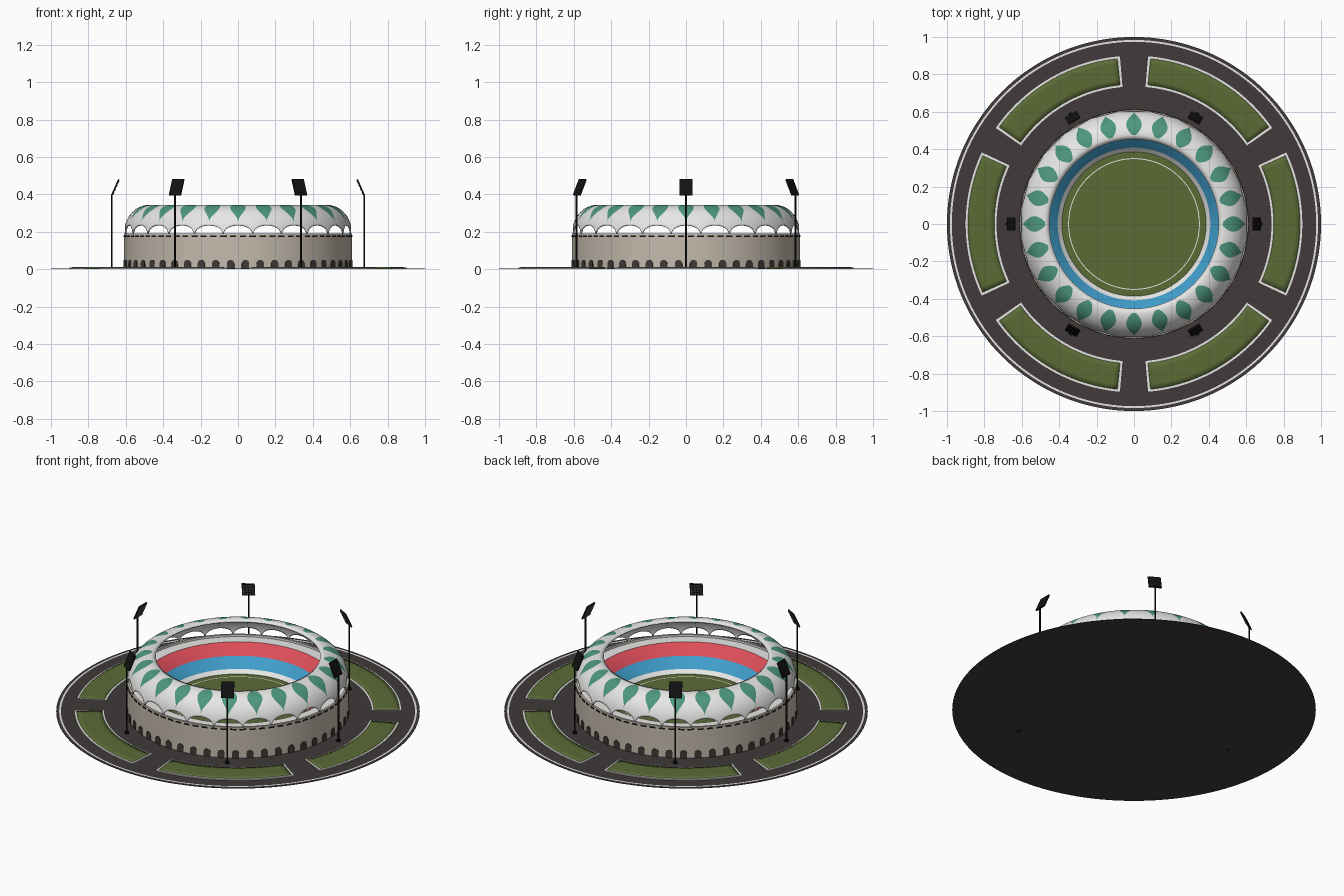
import bpy, bmesh, math
from mathutils import Matrix, Vector

if "Cube" in bpy.data.objects:
    bpy.data.objects.remove(bpy.data.objects["Cube"])

def mat(name, rgb):
    m = bpy.data.materials.new(name)
    m.diffuse_color = (*rgb, 1)
    m.use_nodes = True
    m.node_tree.nodes["Principled BSDF"].inputs["Base Color"].default_value = m.diffuse_color
    return m

ASPHALT = mat("asphalt", (0.052, 0.042, 0.042))
GRASS = mat("grass", (0.105, 0.145, 0.036))
WHITE = mat("white", (0.80, 0.80, 0.79))
RED = mat("red_seats", (0.72, 0.075, 0.10))
BLUE = mat("blue_seats", (0.05, 0.34, 0.60))
TEAL = mat("teal", (0.075, 0.31, 0.21))
STONE = mat("stone", (0.56, 0.50, 0.42))
BLACK = mat("black", (0.006, 0.006, 0.006))
GREY = mat("lamp_grey", (0.12, 0.12, 0.12))

def finish(name, bm, mats, smooth=None, recalc=False):
    bmesh.ops.remove_doubles(bm, verts=bm.verts, dist=1e-6)
    if recalc:
        bmesh.ops.recalc_face_normals(bm, faces=bm.faces)
    me = bpy.data.meshes.new(name)
    bm.to_mesh(me)
    bm.free()
    for m in mats:
        me.materials.append(m)
    ob = bpy.data.objects.new(name, me)
    bpy.context.collection.objects.link(ob)
    if smooth:
        bpy.context.view_layer.objects.active = ob
        bpy.ops.object.select_all(action='DESELECT')
        ob.select_set(True)
        bpy.ops.object.shade_smooth_by_angle(angle=math.radians(smooth))
    return ob

def polar(r, a, z):
    return Vector((r * math.cos(a), r * math.sin(a), z))

def grid(bm, rows, matrule=lambda r, c: 0, wrap=False):
    vs = [[bm.verts.new(p) for p in row] for row in rows]
    n = len(vs[0])
    for r in range(len(vs) - 1):
        for c in range(n if wrap else n - 1):
            d = (c + 1) % n
            f = bm.faces.new((vs[r][c], vs[r][d], vs[r + 1][d], vs[r + 1][c]))
            f.material_index = matrule(r, c)

def lathe(name, prof, mats, bands, seg=144, smooth=30):
    bm = bmesh.new()
    rows = [[polar(max(r, 1e-8), 2 * math.pi * i / seg, z) for i in range(seg)] for r, z in prof]
    grid(bm, rows, lambda r, c: bands[r], True)
    bmesh.ops.dissolve_degenerate(bm, edges=bm.edges, dist=1e-7)
    return finish(name, bm, mats, smooth)

def box(bm, size, M, mi=0):
    res = bmesh.ops.create_cube(bm, size=1, matrix=M @ Matrix.Diagonal((*size, 1)))
    for f in {f for v in res["verts"] for f in v.link_faces}:
        f.material_index = mi

def around(n, off=0.0):
    return [Matrix.Rotation(2 * math.pi * (i + off) / n, 4, 'Z') for i in range(n)]

# paved ground disc with painted rim line
lathe("plaza", [(0, 0), (1, 0), (1, .003), (.984, .003), (.974, .003), (0, .003)],
      [ASPHALT, WHITE], [0, 0, 0, 1, 0])

# outer wall, seating bowl and pitch
lathe("stadium_bowl",
      [(.61, 0), (.61, .19), (.597, .19), (.597, .178), (.53, .178), (.457, .127),
       (.408, .07), (.386, .05), (.352, .05), (.347, .05), (0, .05)],
      [STONE, WHITE, RED, BLUE, GRASS], [0, 0, 1, 1, 2, 3, 1, 4, 1, 4])

# arched doorways round the foot of the wall
bm = bmesh.new()
outline = [(-.02, .003), (.02, .003)] + [
    (.02 * math.cos(t * math.pi / 8), .03 + .02 * math.sin(t * math.pi / 8)) for t in range(9)]
for M in around(48, .5):
    f = bm.faces.new([bm.verts.new(M @ Vector((.6065, y, z))) for y, z in outline])
    g = bmesh.ops.extrude_face_region(bm, geom=[f])
    vs = [v for v in g["geom"] if isinstance(v, bmesh.types.BMVert)]
    bmesh.ops.translate(bm, verts=vs, vec=M.to_3x3() @ Vector((.0065, 0, 0)))
finish("doorways", bm, [ASPHALT], recalc=True)

# dark slots under the wall top
bm = bmesh.new()
for M in around(72, .5):
    box(bm, (.006, .034, .008), M @ Matrix.Translation((.609, 0, .177)))
finish("wall_slots", bm, [BLACK])

# scalloped roof with painted leaves: 24 bays
ROWS, LEAF0 = 18, .13
outer = [1, .97, .9, .78, .6, .4, .2, 0]

def leaf(s):
    u = (s - LEAF0) / (1.06 - LEAF0)
    return math.radians(max(.12, 4.5 * math.sin(math.pi * u ** 1.35) if 0 < u < 1 else .12))

rows = []
half = math.radians(7.5)
for i in range(ROWS + 2):
    s = min(i / ROWS, 1)
    w = leaf(s)
    side = [w + (half - w) * k for k in outer]
    offs = [-a for a in side] + [-w / 2, 0, w / 2] + side[::-1][:-1]
    row = []
    for b in range(24):
        for a in offs:
            q = min(1, abs(a) / math.radians(7.2))
            t0 = math.radians(17) * math.sqrt(1 - q * q)
            th = t0 + (math.pi / 2 - t0) * s
            r, z = .475 + .135 * math.cos(th), .19 + .154 * math.sin(th)
            if i > ROWS:
                r, z = .452, .338
            row.append(polar(r, a + b * 2 * half, z))
    rows.append(row)
NC = len(offs)
bm = bmesh.new()
grid(bm, rows, lambda r, c: 1 if 7 <= c % NC <= 10 and LEAF0 * ROWS - 1 < r < ROWS else 0, True)
roof = finish("roof", bm, [WHITE, TEAL], 50)
mod = roof.modifiers.new("thickness", 'SOLIDIFY')
mod.thickness, mod.offset = .007, -1
mod.material_offset = 0

# garden beds: white kerb and soft-edged lawn
kerb, lawn = bmesh.new(), bmesh.new()

def arc(r, h, z, n=24):
    return [polar(r, math.radians(-h + 2 * h * i / n), z) for i in range(n + 1)]

for M in around(6):
    grid(kerb, [[M @ p for p in arc(r, 25.2, z)] for r, z in
                ((.9, .002), (.9, .009), (.735, .009), (.735, .002))])
    rs = [.888, .888, .86, .817, .775, .747, .747]
    rr = []
    for j, r in enumerate(rs):
        inner = arc(r, 24.3, .011 if 0 < j < 6 else .004)
        lo = [Vector((p.x, p.y, .004)) for p in (inner[0], inner[-1])]
        if 0 < j < 6:
            inner = [lo[0]] + inner + [lo[1]]
        else:
            inner = [inner[0]] + inner + [inner[-1]]
        rr.append([M @ p for p in inner])
    grid(lawn, rr)
bmesh.ops.dissolve_degenerate(lawn, edges=lawn.edges, dist=1e-6)
finish("bed_kerbs", kerb, [WHITE], 30)
finish("bed_lawns", lawn, [GRASS], 180)

# six floodlight masts with tilted lamp panels
bm = bmesh.new()
tilt = math.atan2(.035, .08)
for M in around(6):
    for r, z0, z1 in ((.005, 0, .4), (.013, 0, .012)):
        bmesh.ops.create_cone(bm, cap_ends=True, segments=10, radius1=r, radius2=r, depth=z1 - z0,
                              matrix=M @ Matrix.Translation((.675, 0, (z0 + z1) / 2)))
    P = M @ Matrix.Translation((.656, 0, .438)) @ Matrix.Rotation(-tilt, 4, 'Y')
    box(bm, (.008, .072, .092), P)
    for i in range(4):
        for j in range(4):
            box(bm, (.003, .013, .017), P @ Matrix.Translation((-.005, (i - 1.5) * .017, (j - 1.5) * .022)), 1)
finish("floodlights", bm, [BLACK, GREY], 30)
